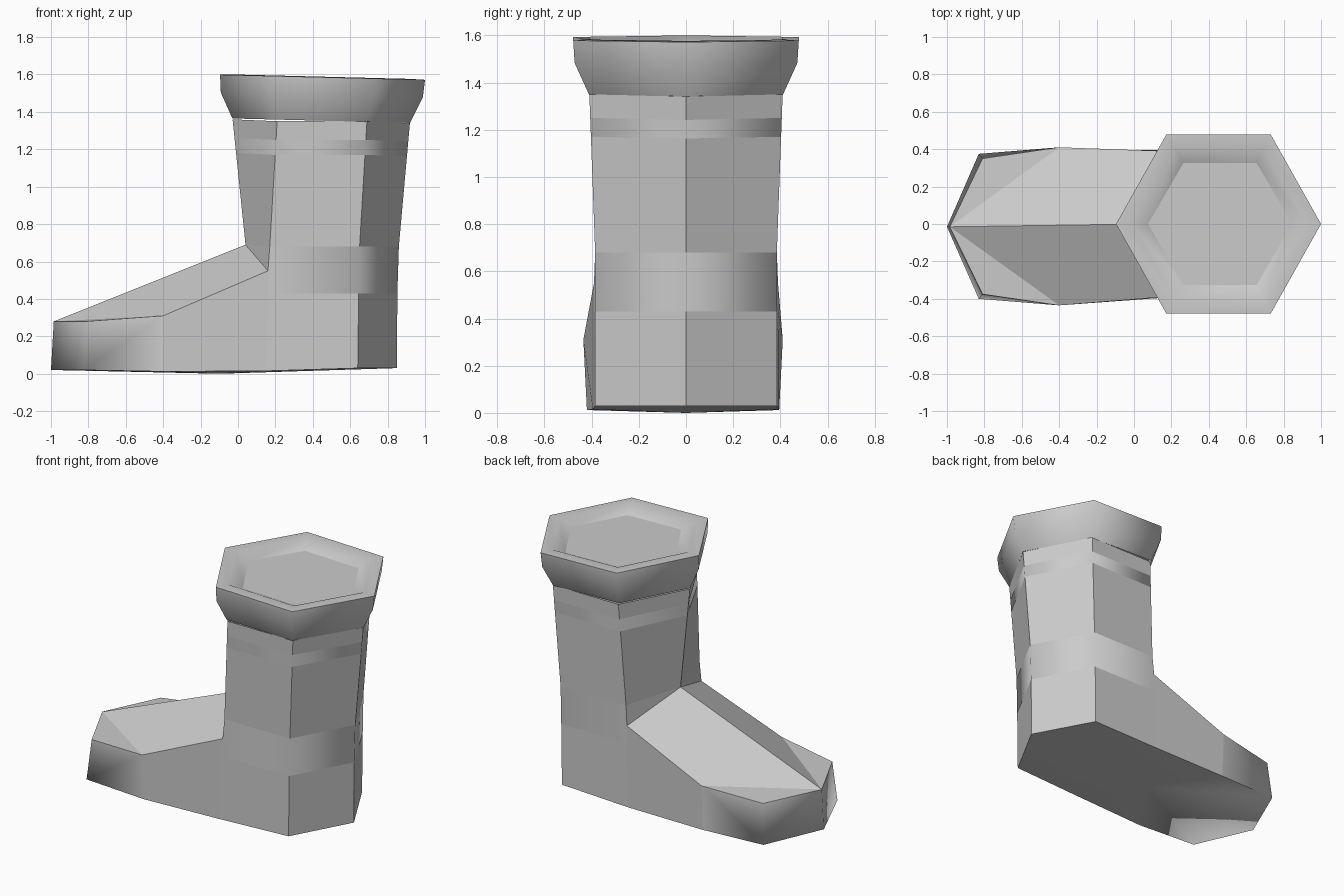
import bpy, bmesh

if "Cube" in bpy.data.objects:
    bpy.data.objects.remove(bpy.data.objects["Cube"])


def finish(bm, name, sharp):
    """Weld, orient, shade and link a mesh; sharp(edge) picks the hard edges."""
    bmesh.ops.remove_doubles(bm, verts=bm.verts, dist=0.002)
    bmesh.ops.recalc_face_normals(bm, faces=bm.faces)
    for f in bm.faces:
        f.smooth = True
    for e in bm.edges:
        e.smooth = not sharp(e)
    mesh = bpy.data.meshes.new(name)
    bm.to_mesh(mesh)
    bm.free()
    obj = bpy.data.objects.new(name, mesh)
    bpy.context.collection.objects.link(obj)
    return obj


def face(bm, points):
    return bm.faces.new([bm.verts.new(p) for p in points])


def half_ring(z, side):
    """Half of the tapered six-sided shaft: front corner, two side corners, back corner."""
    t = (z - 0.68) / 0.68
    y = side * (0.385 + 0.025 * t)
    return [(0.04 - 0.07 * t, 0, z + 0.01), (0.17 + 0.04 * t, y, z),
            (0.65 + 0.04 * t, y, z), (0.86 + 0.06 * t, 0, z - 0.01 * t)]


# Boot body: the shaft, ankle, foot and sole, built for each side
bm = bmesh.new()
for side in (-1, 1):
    # Shaft with a narrow band near the top
    levels = [half_ring(z, side) for z in (0.68, 1.17, 1.25, 1.35)]
    for lo, hi in zip(levels, levels[1:]):
        for i in range(3):
            face(bm, [lo[i], lo[i + 1], hi[i + 1], hi[i]])
    front, corner, back_corner, back = levels[0]

    # Toe outline on top and sole outline underneath
    w = 0.435 if side < 0 else 0.41
    t0, t1 = (0.16, side * 0.39, 0.55), (-0.4, side * w, 0.31)
    t2, t3 = (-0.81, side * (w - 0.06), 0.28), (-0.985, -0.015, 0.28)
    sole = [(0.85, 0, 0.03), (0.64, side * 0.385, 0.03), (0.15, side * 0.395, 0.015),
            (-0.4, side * (w - 0.015), 0.012), (-0.83, side * (w - 0.035), 0.02),
            (-1.0, -0.015, 0.02)]

    # Ankle band
    c0, c1, c2 = (0.16, side * 0.39, 0.43), (0.645, side * 0.385, 0.43), (0.852, 0, 0.43)
    face(bm, [corner, back_corner, c1, c0, t0])
    face(bm, [back_corner, back, c2, c1])
    face(bm, [front, corner, t0])

    # Heel and foot walls
    face(bm, [c1, c2, sole[0], sole[1]])
    face(bm, [c0, c1, sole[1], sole[2]])
    face(bm, [t0, c0, sole[2], sole[3], t1])
    face(bm, [t1, t2, sole[4], sole[3]])
    face(bm, [t2, t3, sole[5], sole[4]])

    # Sloping toe top, ridged along the middle
    face(bm, [front, t0, t1, t3])
    face(bm, [t1, t2, t3])

    # Slightly bulged sole
    for a, b in zip(sole, sole[1:]):
        face(bm, [a, b, (-0.1, 0, 0)])


def body_sharp(e):
    a, b = (v.co for v in e.verts)
    mid = (a + b) / 2
    in_band = 0.43 < mid.z < 0.67 or 1.18 < mid.z < 1.24
    if in_band and mid.x > 0.17 and abs(a.z - b.z) > 0.05:
        return False
    if mid.x < -0.7 and abs(a.z - b.z) > 0.15:
        return False          # rounded toe cap
    if mid.z < 0.03 and abs(mid.y) < 0.3 and mid.x < 0.4:
        return False
    return True


finish(bm, "boot_body", body_sharp)

# Flared collar: stacked hexagons, then over the rim and into a shallow recess
bm = bmesh.new()


def hexagon(rx, ry, cx, z):
    pts = [(-rx, 0), (-rx * 0.51, -ry), (rx * 0.51, -ry),
           (rx, 0), (rx * 0.51, ry), (-rx * 0.51, ry)]
    return [bm.verts.new((cx + x, y, z - 0.025 * x)) for x, y in pts]


profile = [(0.475, 0.41, 0.445, 1.353), (0.54, 0.472, 0.448, 1.49),
           (0.548, 0.478, 0.452, 1.585), (0.47, 0.41, 0.455, 1.588),
           (0.385, 0.325, 0.46, 1.545)]
rings = [hexagon(*p) for p in profile]
for lo, hi in zip(rings, rings[1:]):
    for i in range(6):
        j = (i + 1) % 6
        bm.faces.new((lo[i], lo[j], hi[j], hi[i]))
bm.faces.new(rings[-1])


def collar_sharp(e):
    a, b = (v.co for v in e.verts)
    on_rim = all(abs(c.z + 0.025 * (c.x - 0.452) - 1.585) < 0.002 for c in (a, b))
    on_floor = len(e.link_faces) == 2 and any(len(f.verts) == 6 for f in e.link_faces)
    return on_rim or on_floor


finish(bm, "boot_collar", collar_sharp)
